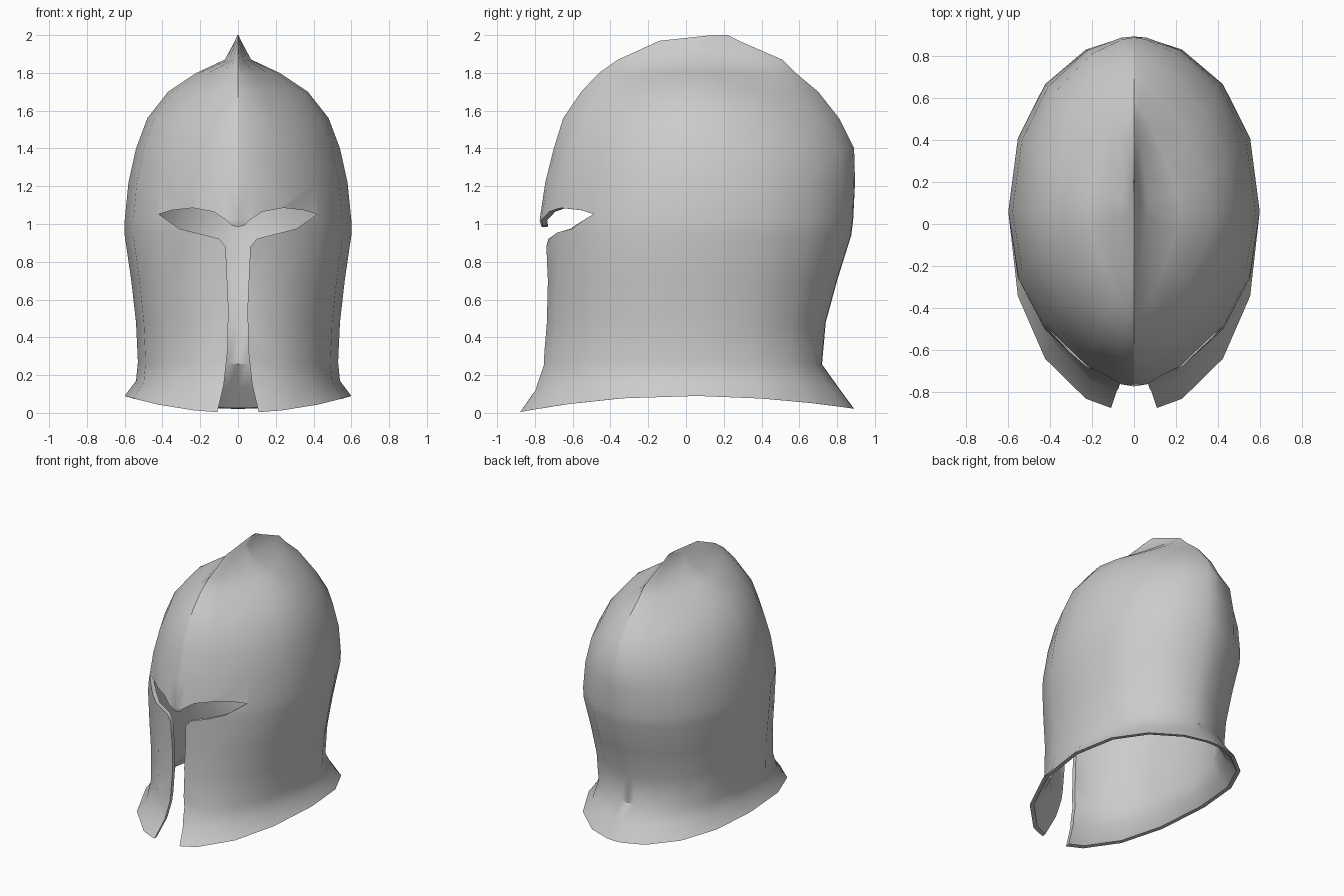
import bpy, bmesh, math

cube = bpy.data.objects.get("Cube")
if cube:
    bpy.data.objects.remove(cube, do_unlink=True)

steel = bpy.data.materials.new("plain grey steel")
steel.use_nodes = True
steel.diffuse_color = (0.6, 0.6, 0.6, 1)
steel.node_tree.nodes["Principled BSDF"].inputs["Base Color"].default_value = (0.6, 0.6, 0.6, 1)

# Horizontal slices: height, half width, front y, back y, rim droop, front point, back point
SLICES = [
    (0.09, 0.60, -0.90, 0.89, 1.0, 0.0, 0.0),
    (0.17, 0.54, -0.81, 0.81, 0.7, 0.0, 0.0),
    (0.27, 0.53, -0.76, 0.72, 0.3, 0.0, 0.0),
    (0.48, 0.54, -0.74, 0.74, 0.0, 0.0, 0.0),
    (0.70, 0.565, -0.735, 0.80, 0.0, 0.0, 0.0),
    (0.94, 0.60, -0.75, 0.875, 0.0, 0.1, 0.0),
    (1.02, 0.60, -0.775, 0.885, 0.0, 0.2, 0.0),
    (1.22, 0.58, -0.745, 0.895, 0.0, 0.25, 0.05),
    (1.40, 0.54, -0.70, 0.89, 0.0, 0.3, 0.15),
    (1.56, 0.48, -0.65, 0.81, 0.0, 0.4, 0.35),
    (1.70, 0.37, -0.555, 0.70, 0.0, 0.55, 0.55),
    (1.80, 0.22, -0.46, 0.58, 0.0, 0.8, 0.8),
    (1.87, 0.07, -0.36, 0.51, 0.0, 1.0, 1.0),
    (1.97, 0.016, -0.14, 0.28, 0.0, 1.0, 1.0),
    (2.00, 0.003, 0.14, 0.22, 0.0, 1.0, 1.0),
]
QUARTER = [0, 6, 22.5, 45, 67.5, 90]
ANGLES = QUARTER + [180 - a for a in QUARTER[-2::-1]]
ANGLES += [360 - a for a in ANGLES[-2:0:-1]]
WALL = 0.03


def slice_ring(bm, row, inset):
    """One closed slice, rounded low down and lens shaped near the crest."""
    z, w, front, back, droop, fp, bp = row
    w, front, back = w - inset, front + inset, back - inset
    mid = 0.06 if z < 1.75 else (front + back) / 2
    ring = []
    for a in ANGLES:
        s, c = math.sin(math.radians(a)), math.cos(math.radians(a))
        point = fp if c > 0 else bp
        reach = (1 - point) * abs(c) ** 0.9 + point * (1 - abs(s) ** 1.4)
        y = mid + (front - mid if c > 0 else back - mid) * reach
        low = 0.09 if y < 0 else 0.07
        ring.append(bm.verts.new((w * s, y, z - droop * low * (y / 0.9) ** 2)))
    return ring


def loft(bm, rings):
    for lower, upper in zip(rings, rings[1:]):
        for i in range(len(lower)):
            j = (i + 1) % len(lower)
            bm.faces.new((lower[i], lower[j], upper[j], upper[i]))


def make_object(name, bm):
    bmesh.ops.recalc_face_normals(bm, faces=bm.faces)
    mesh = bpy.data.meshes.new(name)
    bm.to_mesh(mesh)
    bm.free()
    mesh.materials.append(steel)
    obj = bpy.data.objects.new(name, mesh)
    bpy.context.collection.objects.link(obj)
    return obj


# Helmet shell: inner skin from the crown down, over the rim, then the outer skin up
bm = bmesh.new()
inner = [slice_ring(bm, row, WALL) for row in SLICES if row[0] < 1.85]
outer = [slice_ring(bm, row, 0) for row in SLICES]
loft(bm, inner[::-1] + outer)
bm.faces.new(inner[-1])
bm.faces.new(outer[-1])
helmet = make_object("helmet_shell", bm)

# Cutter for the eye slots and the gap between the cheek guards
HALF = [(0.03, 0.99), (0.06, 1.02), (0.13, 1.065), (0.24, 1.085), (0.35, 1.073),
        (0.42, 1.052), (0.31, 0.975), (0.10, 0.922), (0.065, 0.88), (0.05, 0.55),
        (0.055, 0.33), (0.075, 0.15), (0.115, -0.02), (0.115, -0.2)]
outline = [(0, 0.985)] + HALF + [(-x, z) for x, z in reversed(HALF)]
bm = bmesh.new()
face = bm.faces.new([bm.verts.new((x, -1.2, z)) for x, z in outline])
extruded = bmesh.ops.extrude_face_region(bm, geom=[face])["geom"]
bmesh.ops.translate(bm, vec=(0, 0.9, 0),
                    verts=[v for v in extruded if isinstance(v, bmesh.types.BMVert)])
cutter = make_object("face_opening_cutter", bm)
cutter.hide_render = True

cut = helmet.modifiers.new("face opening", "BOOLEAN")
cut.operation = "DIFFERENCE"
cut.solver = "EXACT"
cut.object = cutter
bpy.ops.object.select_all(action="DESELECT")
helmet.select_set(True)
bpy.context.view_layer.objects.active = helmet
bpy.ops.object.modifier_apply(modifier=cut.name)
bpy.data.objects.remove(cutter, do_unlink=True)
bpy.ops.object.shade_smooth_by_angle(angle=math.radians(40))

# Crisp ridge line along the brow, the crest and the nape
mesh = helmet.data
for edge in mesh.edges:
    a, b = (mesh.vertices[i].co for i in edge.vertices)
    if max(abs(a.x), abs(b.x)) < 0.001:
        low = 0.98 if a.y < 0 else 1.35
        if min(a.z, b.z) > low:
            edge.use_edge_sharp = True
